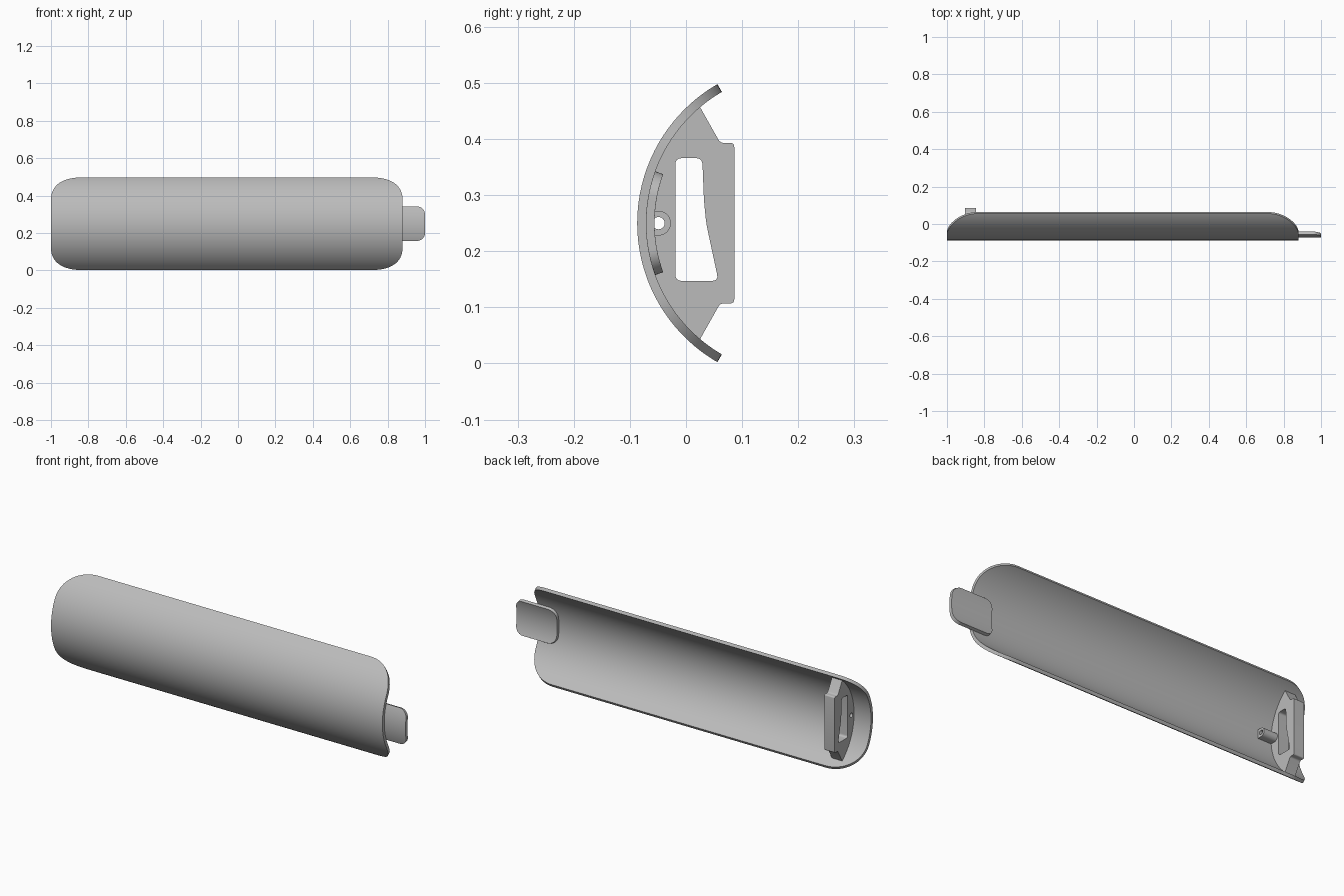
import bpy, bmesh
from math import sin, cos, pi, radians, sqrt
from mathutils import Matrix, Vector

cube = bpy.data.objects.get("Cube")
if cube:
    bpy.data.objects.remove(cube, do_unlink=True)

AXIS_Y, AXIS_Z = 0.199, 0.25     # axis shared by all curved parts

grey = bpy.data.materials.new("light_grey")
grey.use_nodes = True
grey.diffuse_color = (0.5, 0.5, 0.5, 1)
grey.node_tree.nodes["Principled BSDF"].inputs["Base Color"].default_value = (0.5, 0.5, 0.5, 1)


def finish(name, mesh, bevel=0.0):
    obj = bpy.data.objects.new(name, mesh)
    bpy.context.collection.objects.link(obj)
    mesh.materials.clear()
    mesh.materials.append(grey)
    if bevel:
        mod = obj.modifiers.new("soft_edges", "BEVEL")
        mod.width, mod.segments = bevel, 3
        mod.limit_method, mod.angle_limit = "ANGLE", radians(50)
    bpy.ops.object.select_all(action="DESELECT")
    bpy.context.view_layer.objects.active = obj
    obj.select_set(True)
    bpy.ops.object.shade_smooth_by_angle(angle=radians(35))
    return obj


def curved_panel(name, r_out, r_in, half_angle, x0, x1, corner, bevel=0.0):
    """Arc-shaped sheet along x with corners rounded on the unrolled surface."""
    half = r_out * half_angle
    n = 16
    edge = [corner * (1 - cos(pi / 2 * i / n)) for i in range(n + 1)]
    mid = [corner + (2 * half - 2 * corner) * i / n for i in range(1, n)]
    stations = edge + mid + [2 * half - d for d in reversed(edge)]
    bm = bmesh.new()
    rows = []
    for s in stations:
        a = (s - half) / r_out
        d = min(s, 2 * half - s, corner)
        inset = corner - sqrt(max(0, corner ** 2 - (corner - d) ** 2))
        rows.append([bm.verts.new((x, AXIS_Y - r * cos(a), AXIS_Z + r * sin(a)))
                     for x, r in ((x0 + inset, r_out), (x1 - inset, r_out),
                                  (x1 - inset, r_in), (x0 + inset, r_in))])
    for p, q in zip(rows, rows[1:]):
        for k in range(4):
            j = (k + 1) % 4
            bm.faces.new((p[k], p[j], q[j], q[k]))
    bm.faces.new(rows[0])
    bm.faces.new(rows[-1])
    bmesh.ops.recalc_face_normals(bm, faces=bm.faces)
    mesh = bpy.data.meshes.new(name)
    bm.to_mesh(mesh)
    bm.free()
    return finish(name, mesh, bevel)


def fillet(points, r):
    """Round each corner of a closed outline."""
    out = []
    for i, p in enumerate(points):
        p = Vector(p)
        a, b = Vector(points[i - 1]), Vector(points[(i + 1) % len(points)])
        start = p + (a - p).normalized() * r
        end = p + (b - p).normalized() * r
        for t in (0, 0.25, 0.5, 0.75, 1):
            out.append(start * (1 - t) ** 2 + p * 2 * t * (1 - t) + end * t * t)
    return out


def circle(y, z, r, a0=0, a1=2 * pi, n=24):
    return [(y + r * cos(a0 + (a1 - a0) * i / n), z + r * sin(a0 + (a1 - a0) * i / n))
            for i in range(n)]


def plate(name, outlines, x0, x1, bevel=0.0):
    """Outline in y-z with holes, extruded from x0 to x1."""
    curve = bpy.data.curves.new(name, "CURVE")
    curve.dimensions, curve.fill_mode = "2D", "BOTH"
    curve.extrude = (x1 - x0) / 2
    for pts in outlines:
        spline = curve.splines.new("POLY")
        spline.points.add(len(pts) - 1)
        for sp, p in zip(spline.points, pts):
            sp.co = (p[0], p[1], 0, 1)
        spline.use_cyclic_u = True
    temp = bpy.data.objects.new(name + "_outline", curve)
    mesh = bpy.data.meshes.new_from_object(temp)
    bpy.data.objects.remove(temp)
    bm = bmesh.new()
    bm.from_mesh(mesh)
    bmesh.ops.remove_doubles(bm, verts=bm.verts, dist=0.00005)
    bmesh.ops.dissolve_limit(bm, angle_limit=radians(1), verts=bm.verts, edges=bm.edges)
    turn = Matrix(((0, 0, 1, (x0 + x1) / 2), (1, 0, 0, 0), (0, 1, 0, 0), (0, 0, 0, 1)))
    bm.transform(turn)
    bmesh.ops.recalc_face_normals(bm, faces=bm.faces)
    bm.to_mesh(mesh)
    bm.free()
    return finish(name, mesh, bevel)


# Curved cover and the tongue at its left end
curved_panel("cover_shell", 0.286, 0.27, radians(60), -1.0, 0.88, 0.165)
curved_panel("end_tongue", 0.2705, 0.255, radians(20), 0.77, 1.0, 0.045, 0.004)

# Bracket across the inside of the shell, with a tapered slot and a pin hole
back = [(0.061, 0.393), (0.086, 0.393), (0.086, 0.107), (0.061, 0.107)]
arc = [(AXIS_Y - 0.272 * cos(a), AXIS_Z + 0.272 * sin(a))
       for a in (radians(-50 + 100 * i / 24) for i in range(25))]
rim = fillet([arc[-1]] + back + [arc[0]], 0.007)[5:-5]
slot_corners = [(-0.019, 0.366), (0.029, 0.366), (0.032, 0.29), (0.036, 0.25),
                (0.044, 0.212), (0.058, 0.147), (-0.019, 0.147)]
plate("bracket", [arc + rim, fillet(slot_corners, 0.012), circle(-0.049, 0.25, 0.011)],
      -0.904, -0.846)

# Pin boss beside the bracket, rounded on top and joined to the shell
boss = [(-0.071, 0.272)] + [(-0.071, 0.228)] + circle(-0.049, 0.25, 0.022, -pi / 2, pi / 2)
boss.append((-0.049, 0.272))
plate("pin_boss", [boss, circle(-0.049, 0.25, 0.011)], -0.85, -0.77)
